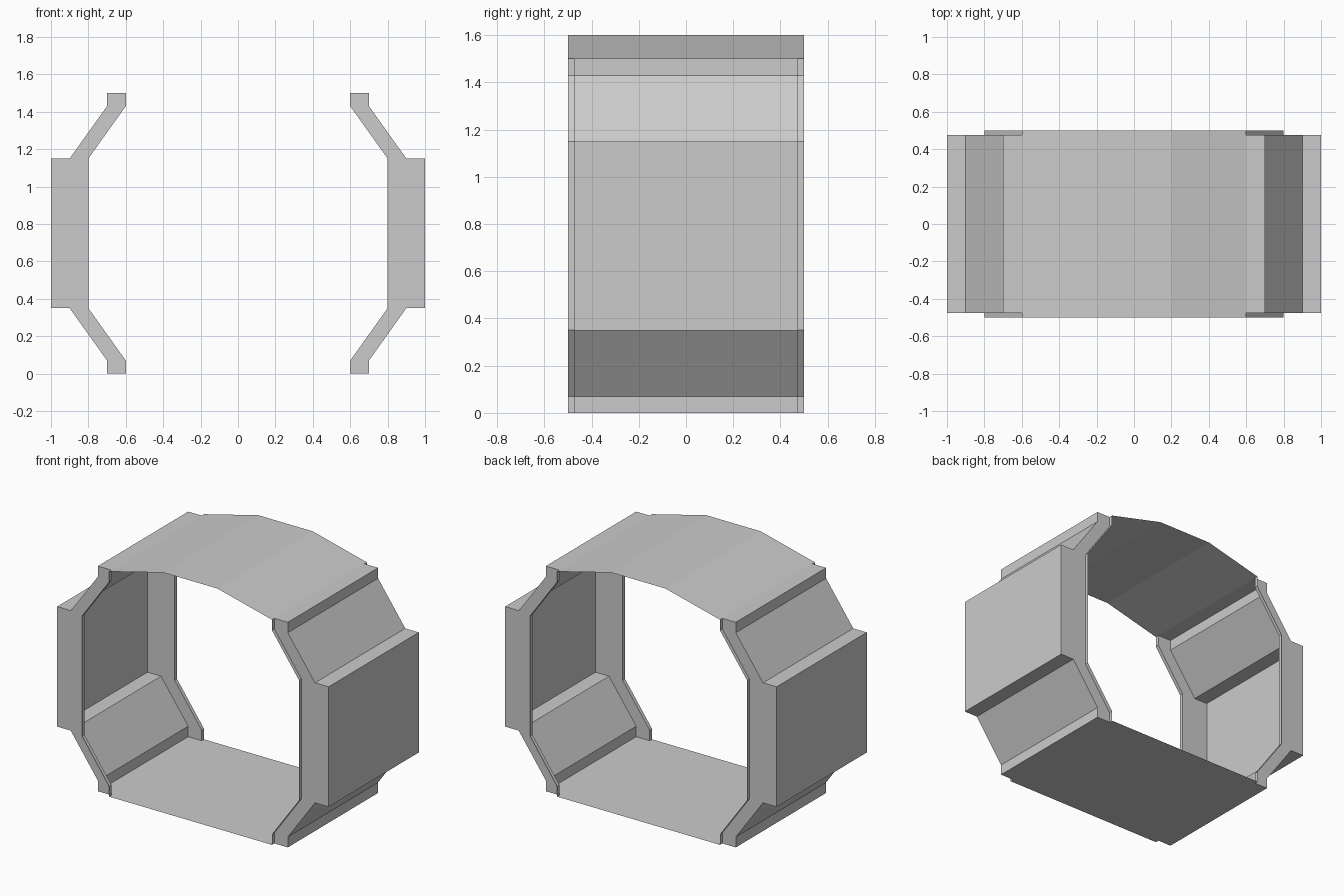
import bpy

if "Cube" in bpy.data.objects:
    bpy.data.objects.remove(bpy.data.objects["Cube"])

D, W = 0.475, 0.5   # half depth of the side shells and of the sheets

# outer and inner section lines of one side, bottom to top (x, z)
outer = [(.6, 0), (.7, 0), (.7, .07), (.9, .35), (1, .35), (1, 1.15),
         (.9, 1.15), (.7, 1.43), (.7, 1.5), (.6, 1.5)]
inner = [(.6, 0), (.6, .07), (.8, .35), (.8, 1.15), (.6, 1.43), (.6, 1.5)]


def make(name, verts, faces):
    me = bpy.data.meshes.new(name)
    me.from_pydata(verts, [], faces)
    me.update()
    ob = bpy.data.objects.new(name, me)
    bpy.context.collection.objects.link(ob)
    return ob


def sheet(name, path, y0, y1, sx=1):
    """Thin strip following a section line between two depths."""
    n = len(path)
    verts = [(x * sx, y, z) for y in (y0, y1) for x, z in path]
    faces = [(i, i + 1, n + i + 1, n + i) for i in range(n - 1)]
    if sx > 0:
        return make(name, verts, faces)
    return make(name, verts, [f[::-1] for f in faces])


def cap(name, y, sx):
    """Flat end frame filling the section of one side."""
    loop = outer + inner[-2:0:-1]
    face = tuple(range(len(loop)))
    if y * sx > 0:
        face = face[::-1]
    return make(name, [(x * sx, y, z) for x, z in loop], [face])


for side, sx in (("right", 1), ("left", -1)):
    # hollow side shell, open toward the inside
    sheet(side + "_shell", outer, -D, D, sx)
    for end, s in (("front", -1), ("back", 1)):
        cap(f"{side}_{end}_frame", s * D, sx)
        # narrow lip round the opening
        lo, hi = sorted((s * D, s * W))
        sheet(f"{side}_{end}_lip", inner, lo, hi, sx)

# floor and faceted roof
sheet("floor", [(-.6, 0), (.6, 0)], -W, W)
sheet("roof", [(.6, 1.5), (.2, 1.6), (-.2, 1.6), (-.6, 1.5)], -W, W)
